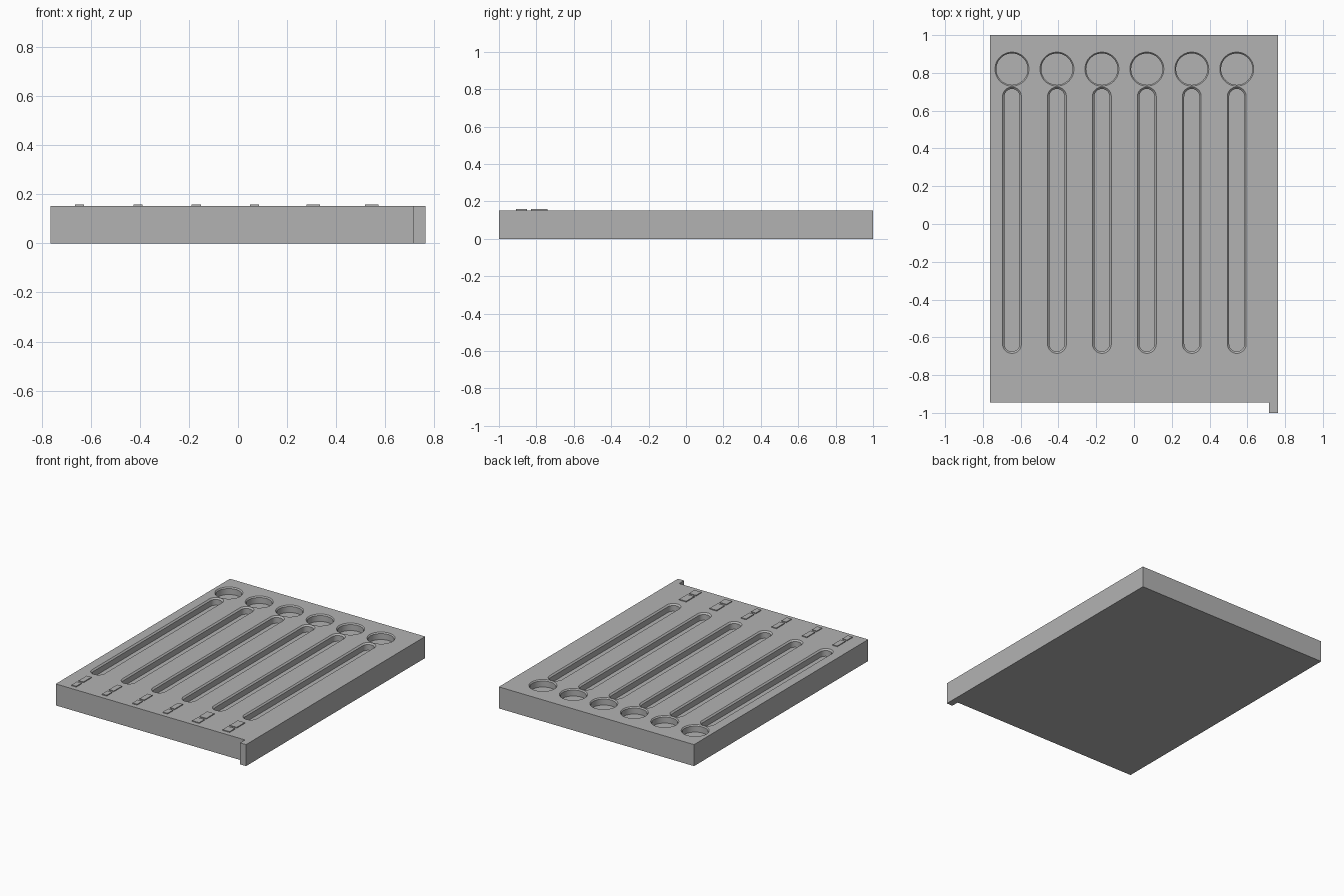
import bpy
import bmesh
from math import cos, sin, pi

if "Cube" in bpy.data.objects:
    bpy.data.objects.remove(bpy.data.objects["Cube"])

TOP = 0.152
FIRST_X, PITCH, COUNT = -0.646, 0.238, 6

grey = bpy.data.materials.new("plain grey")
grey.use_nodes = True
colour = (0.45, 0.45, 0.45, 1)
grey.diffuse_color = colour
grey.node_tree.nodes["Principled BSDF"].inputs["Base Color"].default_value = colour


def make_object(name, bm):
    bmesh.ops.recalc_face_normals(bm, faces=bm.faces)
    mesh = bpy.data.meshes.new(name)
    bm.to_mesh(mesh)
    bm.free()
    obj = bpy.data.objects.new(name, mesh)
    bpy.context.collection.objects.link(obj)
    mesh.materials.append(grey)
    return obj


def stadium(x, y0, y1, r, steps=24):
    """Outline of a rounded slot; a circle when y0 equals y1."""
    points = []
    for centre, start in ((y1, 0), (y0, pi)):
        for i in range(steps + (y0 != y1)):
            a = start + pi * i / steps
            points.append((x + r * cos(a), centre + r * sin(a)))
    return points


def loft(bm, x, y0, y1, sections):
    """Solid through rounded outlines given as (radius, height)."""
    rings = [[bm.verts.new((px, py, z)) for px, py in stadium(x, y0, y1, r)]
             for r, z in sections]
    n = len(rings[0])
    for low, high in zip(rings, rings[1:]):
        for i in range(n):
            j = (i + 1) % n
            bm.faces.new((low[i], low[j], high[j], high[i]))
    bm.faces.new(rings[0][::-1])
    bm.faces.new(rings[-1])


# Board with a small stop tab at its front left corner
bm = bmesh.new()
outline = [(-0.763, -0.945), (0.716, -0.945), (0.716, -1), (0.763, -1),
           (0.763, 1), (-0.763, 1)]
base = bm.faces.new([bm.verts.new((x, y, 0)) for x, y in outline])
lifted = bmesh.ops.extrude_face_region(bm, geom=[base])["geom"]
bmesh.ops.translate(bm, vec=(0, 0, TOP),
                    verts=[v for v in lifted if isinstance(v, bmesh.types.BMVert)])
board = make_object("board", bm)

# Chamfered round pockets and long grooves
bm = bmesh.new()
for i in range(COUNT):
    x = FIRST_X + i * PITCH
    loft(bm, x, 0.82, 0.82,
         [(0.083, TOP - 0.05), (0.083, TOP - 0.008), (0.09, TOP), (0.09, TOP + 0.1)])
    loft(bm, x, -0.635, 0.675,
         [(0.04, TOP - 0.05), (0.04, TOP - 0.01), (0.05, TOP), (0.05, TOP + 0.1)])
cutter = make_object("pocket_cutter", bm)
cutter.hide_render = True
cutter.hide_viewport = True

cut = board.modifiers.new("pockets", "BOOLEAN")
cut.operation = "DIFFERENCE"
cut.solver = "EXACT"
cut.object = cutter

bpy.context.view_layer.objects.active = board
board.select_set(True)
bpy.ops.object.modifier_apply(modifier=cut.name)
bpy.data.objects.remove(cutter)
bpy.ops.object.shade_smooth_by_angle(angle=pi / 9)

# Blank raised markers in front of each groove
for i in range(COUNT):
    width = 0.037 if i < 4 else 0.055
    for part, y, length in (("front", -0.88, 0.06), ("back", -0.785, 0.09)):
        bm = bmesh.new()
        bmesh.ops.create_cube(bm, size=1)
        bmesh.ops.scale(bm, vec=(width, length, 0.008), verts=bm.verts)
        bmesh.ops.translate(bm, vec=(FIRST_X + i * PITCH, y, TOP + 0.002), verts=bm.verts)
        make_object(f"{part}_marker_{i + 1}", bm)
